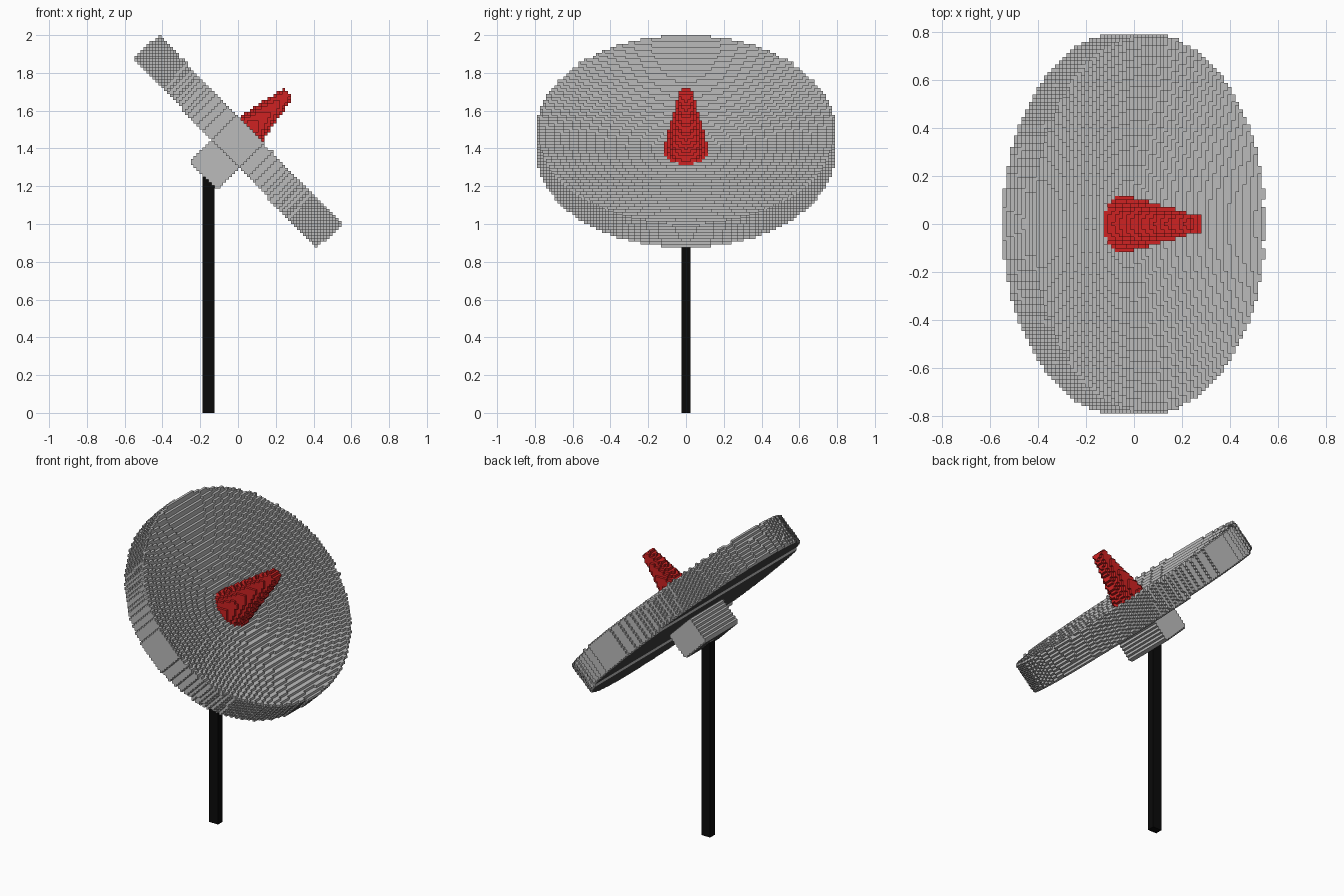
import bpy
import math

if "Cube" in bpy.data.objects:
    bpy.data.objects.remove(bpy.data.objects["Cube"])

H = 1 / 64                      # voxel size
CZ = 1.4375                     # height of the dish centre
TILT = math.radians(44)
S, C = math.sin(TILT), math.cos(TILT)


def make_material(name, rgb):
    mat = bpy.data.materials.new(name)
    mat.diffuse_color = (*rgb, 1)
    mat.use_nodes = True
    mat.node_tree.nodes["Principled BSDF"].inputs["Base Color"].default_value = mat.diffuse_color
    return mat


GREY = make_material("light grey", (0.50, 0.50, 0.50))
RED = make_material("red", (0.62, 0.016, 0.016))
BLACK = make_material("black", (0.003, 0.003, 0.003))


# Shape tests: u runs up the dish, y across it, t along the dish axis
def in_horn(u, y, t):
    radius = 0.122 - 0.2 * (t + 0.07)
    return -0.07 <= t <= 0.375 and math.hypot(u, y) <= radius


def in_dish(u, y, t):
    r = math.hypot(u / 0.697, y / 0.79)
    return r <= 1 and -0.094 <= t <= -0.06 + 0.152 * r ** 1.5


def in_mount(u, y, t):
    return -0.257 <= t < -0.08 and -0.107 <= u <= 0.103 and abs(y) <= 0.165


def tilted_cells(test, taken):
    cells = set()
    for i in range(-36, 36):
        x = (i + 0.5) * H
        for k in range(52, 128):
            z = (k + 0.5) * H - CZ
            u, t = -x * S + z * C, x * C + z * S
            if not -0.27 < t < 0.39:
                continue
            for j in range(-51, 52):
                if test(u, j * H, t) and (i, j, k) not in taken:
                    cells.add((i, j, k))
    return cells


# Corner offsets of each outward face, keyed by direction
FACES = {
    (1, 0, 0): ((1, 0, 0), (1, 1, 0), (1, 1, 1), (1, 0, 1)),
    (-1, 0, 0): ((0, 0, 0), (0, 0, 1), (0, 1, 1), (0, 1, 0)),
    (0, 1, 0): ((0, 1, 0), (0, 1, 1), (1, 1, 1), (1, 1, 0)),
    (0, -1, 0): ((0, 0, 0), (1, 0, 0), (1, 0, 1), (0, 0, 1)),
    (0, 0, 1): ((0, 0, 1), (1, 0, 1), (1, 1, 1), (0, 1, 1)),
    (0, 0, -1): ((0, 0, 0), (0, 1, 0), (1, 1, 0), (1, 0, 0)),
}


def build(name, cells, solid, mat):
    index, faces = {}, []
    for (i, j, k) in cells:
        for (a, b, c), corners in FACES.items():
            if (i + a, j + b, k + c) in solid:
                continue
            faces.append([index.setdefault((i + p, j + q, k + r), len(index))
                          for p, q, r in corners])
    verts = [(i * H, (j - 0.5) * H, k * H) for i, j, k in index]
    mesh = bpy.data.meshes.new(name)
    mesh.from_pydata(verts, [], faces)
    mesh.materials.append(mat)
    bpy.context.collection.objects.link(bpy.data.objects.new(name, mesh))


# Feed horn, dish and mount fill the grid in order of priority
solid = set()
parts = []
for name, test, mat in (("feed_horn", in_horn, RED),
                        ("dish", in_dish, GREY),
                        ("mount", in_mount, GREY)):
    cells = tilted_cells(test, solid)
    solid |= cells
    parts.append((name, cells, mat))

# Upright post, ending inside the mount
post = {(i, j, k) for i in range(-12, -8) for j in (-1, 0, 1)
        for k in range(82)} - solid
solid |= post
parts.append(("post", post, BLACK))

for name, cells, mat in parts:
    build(name, cells, solid, mat)
